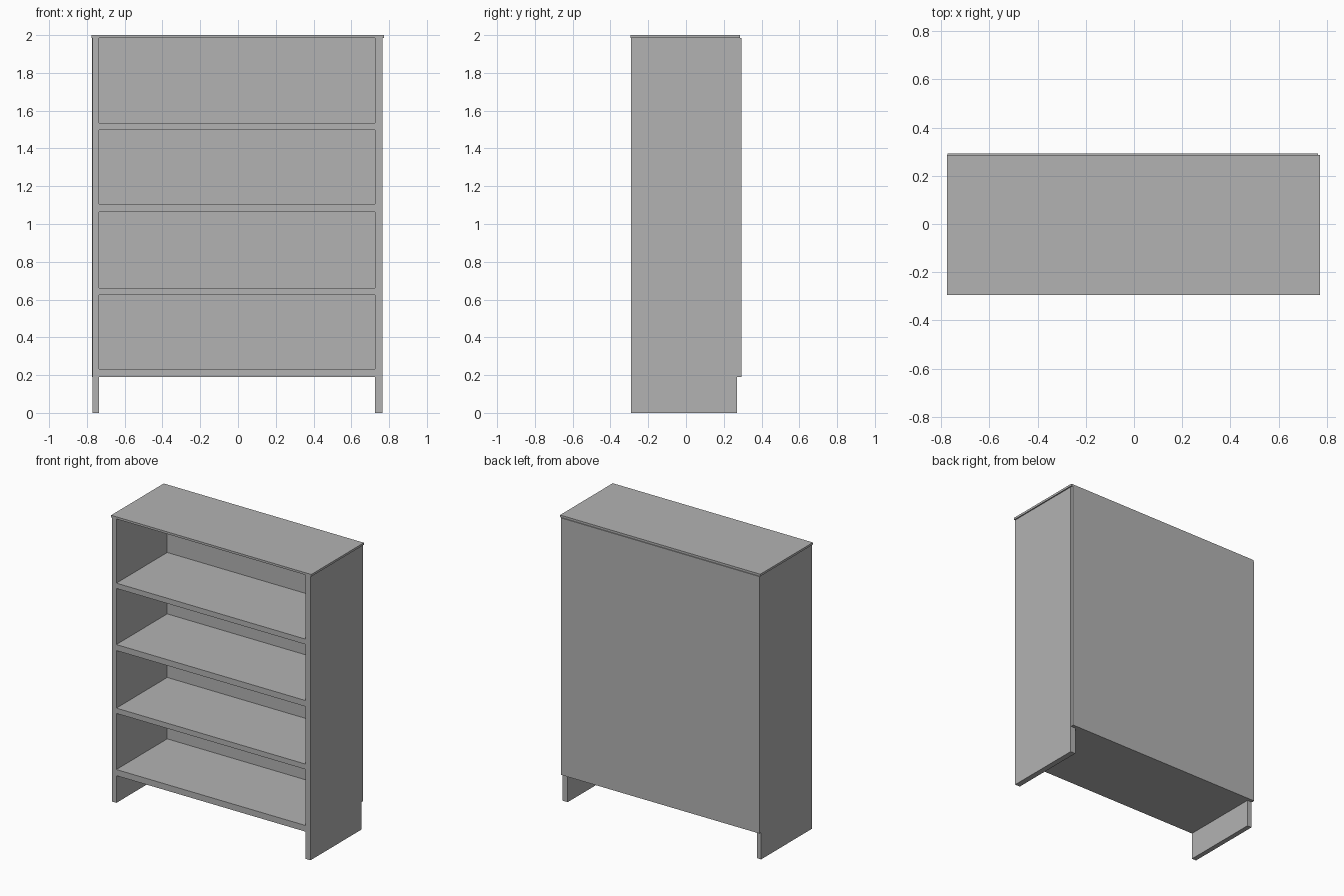
import bpy

cube = bpy.data.objects.get("Cube")
if cube:
    bpy.data.objects.remove(cube, do_unlink=True)

# One plain grey for the whole bookcase
GREY = (0.45, 0.45, 0.45, 1.0)
grey = bpy.data.materials.new("plain_grey")
grey.use_nodes = True
grey.diffuse_color = GREY
grey.node_tree.nodes["Principled BSDF"].inputs["Base Color"].default_value = GREY


def board(name, x, y, z):
    """Add a flat board spanning the given (low, high) ranges."""
    spans = (x, y, z)
    bpy.ops.mesh.primitive_cube_add(size=1, location=[(a + b) / 2 for a, b in spans])
    obj = bpy.context.object
    obj.name = name
    obj.scale = [b - a for a, b in spans]
    bpy.ops.object.transform_apply(location=False, rotation=False, scale=True)
    obj.data.materials.append(grey)
    return obj


FRONT, REAR = -0.291, 0.27      # depth of the side boards
INNER = (-0.736, 0.725)         # clear width between the sides
UNDER_TOP = 1.985

# Side boards, which reach the floor as legs
board("right_side", (-0.77, INNER[0]), (FRONT, REAR), (0, UNDER_TOP))
board("left_side", (INNER[1], 0.764), (FRONT, REAR), (0, UNDER_TOP))

# Shelves, flush with the front edges of the sides
shelves = [(0.19, 0.233), (0.625, 0.662), (1.064, 1.106), (1.498, 1.535)]
for number, height in enumerate(shelves, 1):
    board(f"shelf_{number}", INNER, (FRONT, REAR), height)

# Back panel, stopping above the floor
board("back_panel", (-0.774, 0.762), (REAR, 0.293), (0.19, UNDER_TOP))

# Thin overhanging top
board("top_board", (-0.775, 0.772), (-0.294, 0.287), (UNDER_TOP, 2.0))
